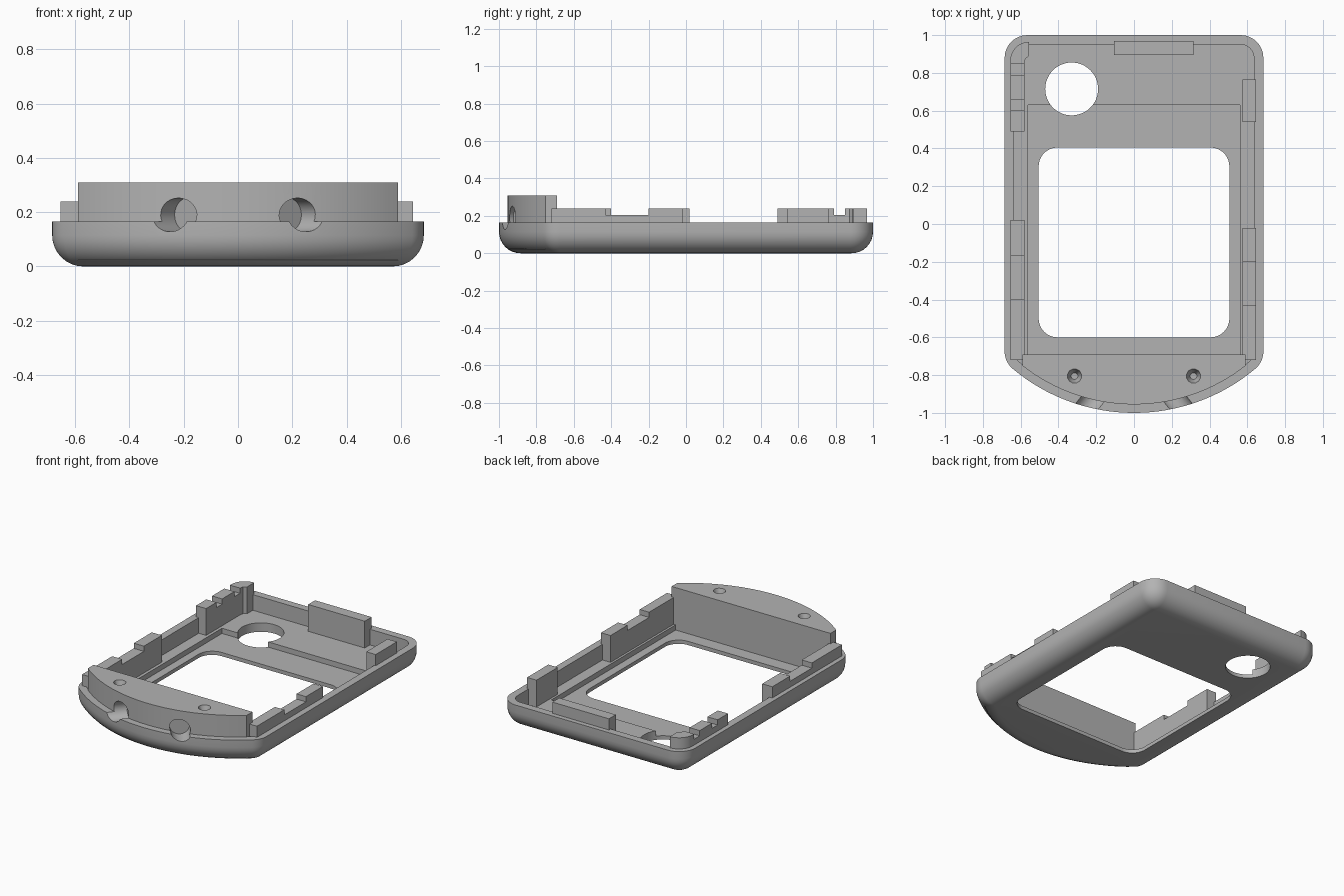
import bpy, bmesh, math
from mathutils import Vector

if "Cube" in bpy.data.objects:
    bpy.data.objects.remove(bpy.data.objects["Cube"])

grey = bpy.data.materials.new("light grey plastic")
grey.diffuse_color = (0.45, 0.45, 0.45, 1)
grey.use_nodes = True
grey.node_tree.nodes["Principled BSDF"].inputs["Base Color"].default_value = grey.diffuse_color


def loft(name, rings):
    """Solid from stacked rings of equal point count, capped at both ends."""
    bm = bmesh.new()
    loops = [[bm.verts.new(p) for p in ring] for ring in rings]
    n = len(loops[0])
    for a, b in zip(loops, loops[1:]):
        for i in range(n):
            j = (i + 1) % n
            bm.faces.new((a[i], a[j], b[j], b[i]))
    bm.faces.new(loops[0][::-1])
    bm.faces.new(loops[-1])
    bmesh.ops.recalc_face_normals(bm, faces=bm.faces)
    me = bpy.data.meshes.new(name)
    bm.to_mesh(me)
    bm.free()
    ob = bpy.data.objects.new(name, me)
    bpy.context.collection.objects.link(ob)
    me.materials.append(grey)
    return ob


def prism(name, pts, z0, z1):
    return loft(name, [[(x, y, z) for x, y in pts] for z in (z0, z1)])


def box(name, x0, x1, y0, y1, z0, z1):
    return prism(name, [(x0, y0), (x1, y0), (x1, y1), (x0, y1)], z0, z1)


def arc(cx, cy, r, a0, a1, n=8):
    return [(cx + r * math.cos(math.radians(a0 + (a1 - a0) * i / n)),
             cy + r * math.sin(math.radians(a0 + (a1 - a0) * i / n))) for i in range(n + 1)]


def tube(name, p, direction, r0, r1, length, n=32):
    """Straight cylinder or cone starting at p."""
    d = Vector(direction).normalized()
    u = d.orthogonal().normalized()
    v = d.cross(u)
    return loft(name, [[Vector(p) + d * t + (u * math.cos(a) + v * math.sin(a)) * r
                        for a in (2 * math.pi * i / n for i in range(n))]
                       for t, r in ((0, r0), (length, r1))])


def cut(ob, cutter, keep=False):
    mod = ob.modifiers.new("cut", 'BOOLEAN')
    mod.operation, mod.solver, mod.object = 'DIFFERENCE', 'EXACT', cutter
    bpy.context.view_layer.objects.active = ob
    bpy.ops.object.modifier_apply(modifier=mod.name)
    if not keep:
        bpy.data.objects.remove(cutter)


def outline(off):
    """Case outline moved inwards: square back corners, bowed front."""
    r = 0.12 - off
    cx, cy = 0.565, -math.sqrt(0.88 ** 2 - 0.565 ** 2)
    a = math.degrees(math.atan2(cy, cx))
    return (arc(cx, 0.88, r, 0, 90) + arc(-cx, 0.88, r, 90, 180)
            + arc(-cx, cy, r, 180, 360 - (180 + a))
            + arc(0, 0, 1 - off, -180 - a, a, 32)[1:-1]
            + arc(cx, cy, r, a, 0))


# Outer shell with a rounded lower edge
R = 0.115
rings = []
for i in range(9):
    t = math.pi / 2 * i / 8
    rings.append([(x, y, R * (1 - math.cos(t))) for x, y in outline(R * (1 - math.sin(t)))])
rings.append([(x, y, 0.165) for x, y in outline(0)])
shell = loft("case_shell", rings)

# Cavity, screen recess, screen window and round lens opening
cut(shell, prism("cavity_cutter", outline(0.05), 0.06, 0.5))
cut(shell, box("recess_cutter", -0.56, 0.56, -0.72, 0.63, 0.025, 0.5))
window = (arc(0.405, 0.305, 0.1, 0, 90) + arc(-0.405, 0.305, 0.1, 90, 180)
          + arc(-0.405, -0.5, 0.1, 180, 270) + arc(0.405, -0.5, 0.1, 270, 360))
cut(shell, prism("window_cutter", window, -0.1, 0.5))
cut(shell, tube("lens_cutter", (-0.33, 0.715, -0.1), (0, 0, 1), 0.14, 0.14, 0.6, 48))

# Raised block across the front
half = math.degrees(math.asin(0.59 / 0.955))
block = prism("front_block", [(0.59, -0.69), (-0.59, -0.69)]
              + arc(0, 0, 0.955, 270 - half, 270 + half, 32), 0.022, 0.31)

# Angled sockets in the front and screw holes in the block
for s in (-1, 1):
    socket = tube("socket_cutter", (s * 0.185, -0.885, 0.19), (s * 0.62, -0.78, 0), 0.062, 0.062, 0.3)
    cut(block, socket, keep=True)
    cut(shell, socket)
    cut(block, tube("screw_cutter", (s * 0.315, -0.805, 0.25), (0, 0, 1), 0.018, 0.04, 0.065, 12))

# Side clips: (y0, y1, top)
left = [(-0.72, -0.40, 0.24), (-0.40, -0.17, 0.205), (-0.17, 0.02, 0.24),
        (0.49, 0.60, 0.24), (0.60, 0.66, 0.205), (0.66, 0.79, 0.24), (0.79, 0.85, 0.205)]
right = [(-0.72, -0.43, 0.24), (-0.43, -0.20, 0.205), (-0.20, -0.02, 0.24), (0.54, 0.765, 0.24)]
for side, x0, x1, clips in (("left", -0.655, -0.58, left), ("right", 0.575, 0.645, right)):
    for i, (y0, y1, top) in enumerate(clips):
        box(f"{side}_clip_{i + 1}", x0, x1, y0, y1, 0.05, top)

# Back clip and rounded corner post
box("back_clip", -0.105, 0.315, 0.895, 0.968, 0.05, 0.24)
prism("corner_post", [(-0.58, 0.85), (-0.575, 0.875), (-0.555, 0.89), (-0.555, 0.965)]
      + arc(-0.555, 0.865, 0.1, 90, 180) + [(-0.655, 0.85)], 0.05, 0.24)

# Smooth shading with sharp edges kept
for ob in bpy.context.scene.objects:
    ob.select_set(True)
    bpy.context.view_layer.objects.active = ob
bpy.ops.object.shade_smooth_by_angle(angle=math.radians(30))
